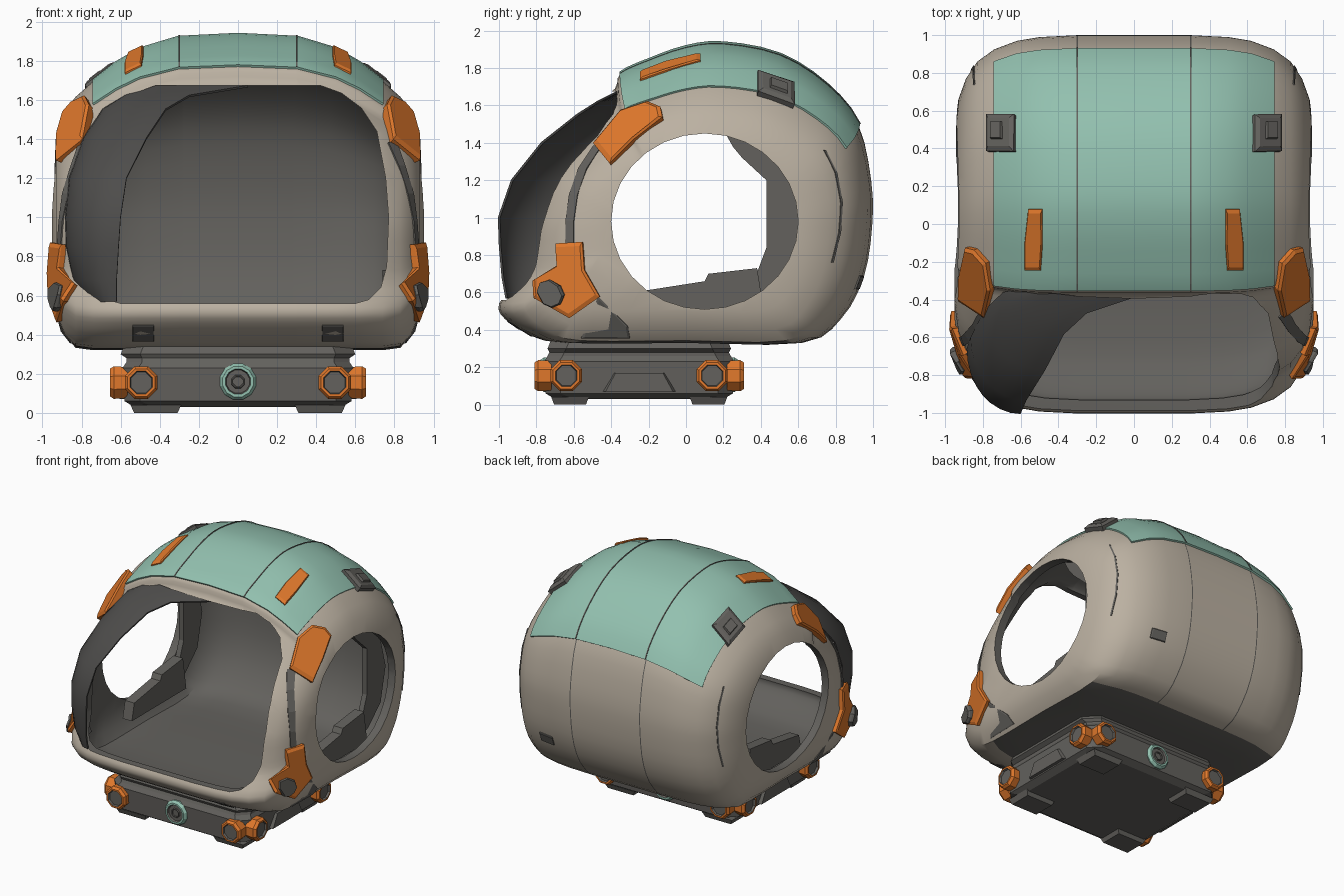
import bpy, bmesh, math
from mathutils import Vector
from mathutils.bvhtree import BVHTree

if "Cube" in bpy.data.objects:
    bpy.data.objects.remove(bpy.data.objects["Cube"])

# ---- materials
COLORS = [("warm_cream", (.50, .44, .36)), ("dark_grey", (.125, .12, .11)), ("soft_teal", (.29, .53, .43)),
          ("orange", (.75, .19, .025)), ("smoked_visor", (.075, .073, .07))]
MATS = []
for n, c in COLORS:
    m = bpy.data.materials.new(n)
    m.diffuse_color = (*c, 1)
    m.use_nodes = True
    m.node_tree.nodes["Principled BSDF"].inputs["Base Color"].default_value = m.diffuse_color
    MATS.append(m)
CREAM, GREY, TEAL, ORANGE, VISOR = range(5)


def build(name, rings, mat, closed=True, end_mat=None, smooth=0, thick=0):
    """Loft a list of point rings; mat is an index or rule(ring, segment)."""
    rule = mat if callable(mat) else (lambda i, j: mat)
    bm = bmesh.new()
    vs = [[bm.verts.new(p) for p in r] for r in rings]
    n = len(rings[0])
    for i in range(len(rings) - 1):
        for j in range(n if closed else n - 1):
            k = (j + 1) % n
            f = bm.faces.new((vs[i][j], vs[i][k], vs[i + 1][k], vs[i + 1][j]))
            f.material_index = rule(i, j)
    if closed:
        bm.faces.new(vs[0]).material_index = rule(0, 0)
        f = bm.faces.new(vs[-1])
        f.material_index = rule(len(rings) - 2, 0) if end_mat is None else end_mat
    bmesh.ops.recalc_face_normals(bm, faces=bm.faces)
    me = bpy.data.meshes.new(name)
    bm.to_mesh(me)
    bm.free()
    for m in MATS:
        me.materials.append(m)
    ob = bpy.data.objects.new(name, me)
    bpy.context.collection.objects.link(ob)
    if thick:
        activate(ob)
        md = ob.modifiers.new("thickness", 'SOLIDIFY')
        md.thickness, md.offset = thick, 0
        bpy.ops.object.modifier_apply(modifier=md.name)
    if smooth:
        smooth_it(ob, smooth)
    return ob


def activate(ob):
    bpy.ops.object.select_all(action='DESELECT')
    ob.select_set(True)
    bpy.context.view_layer.objects.active = ob


def smooth_it(ob, deg):
    activate(ob)
    bpy.ops.object.shade_smooth_by_angle(angle=math.radians(deg))


def cut(ob, cutter):
    activate(ob)
    md = ob.modifiers.new("cut", 'BOOLEAN')
    md.operation, md.solver, md.object = 'DIFFERENCE', 'EXACT', cutter
    bpy.ops.object.modifier_apply(modifier=md.name)
    bpy.data.objects.remove(cutter)


# ---- shell: side profile (y, z) lofted across x
P = [(-.35, 1.77), (-.2, 1.84), (0, 1.91), (.2, 1.93), (.5, 1.87), (.75, 1.71), (.92, 1.5), (.99, 1.2),
     (.995, .95), (.95, .68), (.83, .46), (.62, .33), (0, .33), (-.65, .33), (-.85, .38), (-.97, .46),
     (-1, .54), (-.9, .68), (-.87, .82), (-.84, 1.0), (-.73, 1.3), (-.5, 1.58), (-.38, 1.69)]
SUB = 3
profile = []
for i in range(len(P)):
    a, b, c, d = (Vector(P[(i + k) % len(P)]) for k in (-1, 0, 1, 2))
    for s in range(SUB):
        t = s / SUB
        profile.append(.5 * (2 * b + (c - a) * t + (2 * a - 5 * b + 4 * c - d) * t * t + (3 * b - a - 3 * c + d) * t ** 3))

# x station, upper height scale, lower height scale, depth scale
HALF = [(.296, .985, 1, 1), (.304, .985, 1, 1), (.5, .925, 1, .99), (.62, .855, 1, .97), (.74, .76, 1, .925),
        (.83, .68, .98, .86), (.89, .6, .88, .77), (.93, .5, .72, .66), (.95, .4, .5, .5)]
stations = [(-x, a, b, c) for x, a, b, c in reversed(HALF)] + [(0, 1, 1, 1)] + HALF


def shell_rings(kx=1, k=1, st_list=stations, pts=profile):
    return [[(x * kx, p.x * sy * k, .95 + (p.y - .95) * k * (st if p.y > .95 else sb)) for p in pts]
            for x, st, sb, sy in st_list]


def shell_rule(i, j):
    x = abs(stations[i][0] + stations[i + 1][0]) / 2
    seg = j // SUB
    if abs(x - .3) < .004 and seg < 11:
        return GREY                      # panel seams
    return GREY if seg in (11, 12) and x < .83 else CREAM


shell = build("helmet_shell", shell_rings(), shell_rule)
bm = bmesh.new()
bm.from_mesh(shell.data)
tree = BVHTree.FromBMesh(bm)
bm.free()

# hollow, front opening, round side windows
cut(shell, build("hollow_cutter", shell_rings(.94, .93), GREY))
half = [(.42, 1.675), (.53, 1.635), (.63, 1.56), (.71, 1.44), (.755, 1.2), (.77, 1.0), (.76, .75), (.73, .64),
        (.67, .58), (.6, .56)]
opening = half + [(-x, z) for x, z in reversed(half)]
cut(shell, build("opening_cutter", [[(x, y, z) for x, z in opening] for y in (-2, -.1)], GREY))
N = 28
window = [(.1 + .5 * math.cos(t * math.tau / N), .98 + .47 * math.sin(t * math.tau / N)) for t in range(N)]
cut(shell, build("window_cutter", [[(x, y, z) for y, z in window] for x in (-2, 2)], GREY))
smooth_it(shell, 35)

# ---- roof: one teal panel between the pillars, split by thin dark seams
roof_st = [s for s in stations if abs(s[0]) < .76]
build("roof_panel", shell_rings(1, 1.006, roof_st, profile[:6 * SUB + 1]), TEAL, closed=False, smooth=40, thick=.014)
for s, side in ((1, "right"), (-1, "left")):
    seam = [(s * x, st, sb, sy) for x, st, sb, sy in HALF[:2]]
    build("roof_seam_" + side, shell_rings(1, 1.0155, seam, profile[:6 * SUB + 1]), GREY, closed=False, thick=.004)


# ---- parts laid on the shell surface by casting rays
def hit(axis, sign, a, b):
    o = [a, b]
    o.insert(axis, 3 * sign)
    d = [0, 0, 0]
    d[axis] = -sign
    p, nrm, *_ = tree.ray_cast(Vector(o), Vector(d))
    if p is None:
        o[axis] = .85 * sign
        p, nrm, *_ = tree.find_nearest(Vector(o))
    return p, nrm


def pad(name, pts, axis, sign, mat, lift, inset=.88):
    h = [hit(axis, sign, *p) for p in pts]
    top = [p + n * lift for p, n in h]
    mid = sum(top, Vector()) / len(top)
    return build(name, [[p - n * .03 for p, n in h], [p + n * lift * .7 for p, n in h],
                        [mid + (p - mid) * inset for p in top]], mat)


def strip(name, path, w, s):
    """Flat dark band following the side of the shell."""
    rings = []
    for y, z in path:
        (p, n), (q, m) = hit(0, s, y - w, z), hit(0, s, y + w, z)
        rings.append([p - n * .02, p + n * .008, q + m * .008, q - m * .02])
    build(name, rings, GREY)


def rect(a0, a1, b0, b1):
    return [(a0, b0), (a1, b0), (a1, b1), (a0, b1)]


def knob(name, pos, d, r, mat, sides=8, hole=.7):
    """Stepped round fitting with a dark recessed face."""
    d, w = Vector(d), Vector((0, 0, 1))
    u = d.cross(w).normalized()
    rings = []
    for off, k in ((-.03, .95), (.04, 1), (.06, .85), (.06, hole), (.045, hole - .06)):
        rings.append([Vector(pos) + d * off + (u * math.cos(t) + w * math.sin(t)) * r * k
                      for t in ((q + .5) * math.tau / sides for q in range(sides))])
    build(name, rings, lambda i, j: GREY if i == 3 else mat, end_mat=GREY)


for s, side in ((1, "right"), (-1, "left")):
    pad("upper_clamp_" + side, [(-.48, 1.38), (-.4, 1.28), (-.27, 1.41), (-.12, 1.52), (-.13, 1.57), (-.2, 1.6),
                                (-.33, 1.56)], 0, s, ORANGE, .045)
    pad("lower_clamp_" + side, [(-.68, .86), (-.55, .87), (-.54, .72), (-.46, .58), (-.62, .47), (-.8, .57),
                                (-.8, .65), (-.68, .74)], 0, s, ORANGE, .04)
    disc = [(-.71 + .065 * math.cos(t * math.tau / 8), .59 + .065 * math.sin(t * math.tau / 8)) for t in range(8)]
    pad("clamp_bolt_" + side, disc, 0, s, GREY, .052)
    pad("lower_gusset_" + side, [(-.56, .36), (-.3, .36), (-.31, .42), (-.47, .58)], 0, s, GREY, .012)
    pad("roof_strip_" + side, [(s * x, y) for x, y in [(.49, -.24), (.57, -.24), (.57, -.1), (.55, .08), (.48, .08),
                                                      (.48, -.1)]], 2, 1, ORANGE, .03)
    pad("roof_box_" + side, [(s * x, y) for x, y in rect(.62, .76, .38, .57)], 2, 1, GREY, .05, .75)
    pad("roof_box_cap_" + side, [(s * x, y) for x, y in rect(.67, .73, .44, .53)], 2, 1, GREY, .06)
    pad("chin_plate_" + side, [(s * x, z) for x, z in rect(.43, .54, .37, .45)], 1, -1, GREY, .008, .95)
    # dark channel between front pillar and window ring, and thin rear seam of the ring
    strip("pillar_channel_" + side, [(-.47, 1.38), (-.55, 1.26), (-.6, 1.12), (-.62, .98), (-.62, .85)], .022, s)
    strip("ring_seam_" + side, [(.74, 1.36), (.8, 1.24), (.83, 1.08), (.82, .92), (.78, .76)], .005, s)
    # inner lining behind the rear half of the window, low ledge inside
    lining = [(.2, 1.47), (.45, 1.36), (.6, 1.2), (.66, .98), (.6, .72), (.45, .58), (.25, .5), (.25, .6), (.37, .68),
              (.43, .84), (.43, 1.2), (.3, 1.32), (.25, 1.38)]
    build("window_lining_" + side, [[(s * x, y, z) for y, z in lining] for x in (.77, .81)], GREY)
    build("inner_ledge_" + side, [[(s * x, y, z) for y, z in [(-.25, .48), (-.22, .61), (.1, .66), (.12, .7), (.38, .73),
                                                              (.42, .48)]] for x in (.74, .82)], GREY)
pad("rear_vent", rect(.49, .61, .62, .69), 1, 1, GREY, .012)

# ---- remaining visor piece on the left: rows of z, rim x, rim y, edge x, edge y
rows = [(.57, -.76, -.72, -.62, -.96), (.68, -.84, -.70, -.62, -.98), (.85, -.875, -.68, -.61, -.995),
        (1.0, -.88, -.66, -.6, -1.0), (1.2, -.86, -.6, -.57, -.93), (1.4, -.79, -.46, -.47, -.77),
        (1.55, -.69, -.36, -.37, -.58), (1.62, -.58, -.34, -.25, -.47), (1.67, -.45, -.33, .05, -.37)]
grid = [[(xo + (xe - xo) * (1 - math.cos(t)), yo + (ye - yo) * math.sin(t), z)
         for t in (k * math.pi / 16 for k in range(9))] for z, xo, yo, xe, ye in rows]
build("visor_piece", grid, VISOR, closed=False, smooth=50, thick=.012)

# ---- base
CY = -.25


def slab(hx, hy, c, z):
    q = [(hx - c, -hy), (hx, -hy + c), (hx, hy - c), (hx - c, hy), (-hx + c, hy), (-hx, hy - c), (-hx, -hy + c),
         (-hx + c, -hy)]
    return [(x, CY + y, z) for x, y in q]


build("base_block", [slab(.53, .45, .1, .03), slab(.58, .50, .08, .06), slab(.59, .51, .08, .23),
                     slab(.57, .49, .08, .26), slab(.57, .48, .08, .28), slab(.6, .49, .1, .30),
                     slab(.58, .47, .1, .35)], GREY)
for s, side in ((1, "right"), (-1, "left")):
    build("side_inset_" + side, [[(s * x, CY + y * k, z) for y, z in [(-.2, .07), (.2, .07), (.14, .17), (-.14, .17)]]
                                 for x, k in ((.57, 1), (.605, .9))], GREY)
    for e, end in ((-1, "front"), (1, "rear")):
        tag = end + "_" + side
        build("foot_" + tag, [[(s * (.42 + x * k), CY + e * .37 + y * k, z)
                               for x, y in rect(-.13, .13, -.1, .1)] for z, k in ((0, .85), (.04, 1))], GREY)
        knob("end_lamp_" + tag, (s * .495, CY + e * .50, .155), (0, e, 0), .09, ORANGE)
        knob("side_lamp_" + tag, (s * .595, CY + e * .39, .155), (s, 0, 0), .09, ORANGE)
for e, end in ((-1, "front"), (1, "rear")):
    knob("port_ring_" + end, (0, CY + e * .47, .16), (0, e, 0), .095, TEAL, 12)
    knob("port_core_" + end, (0, CY + e * .465, .16), (0, e, 0), .04, GREY, 8)
